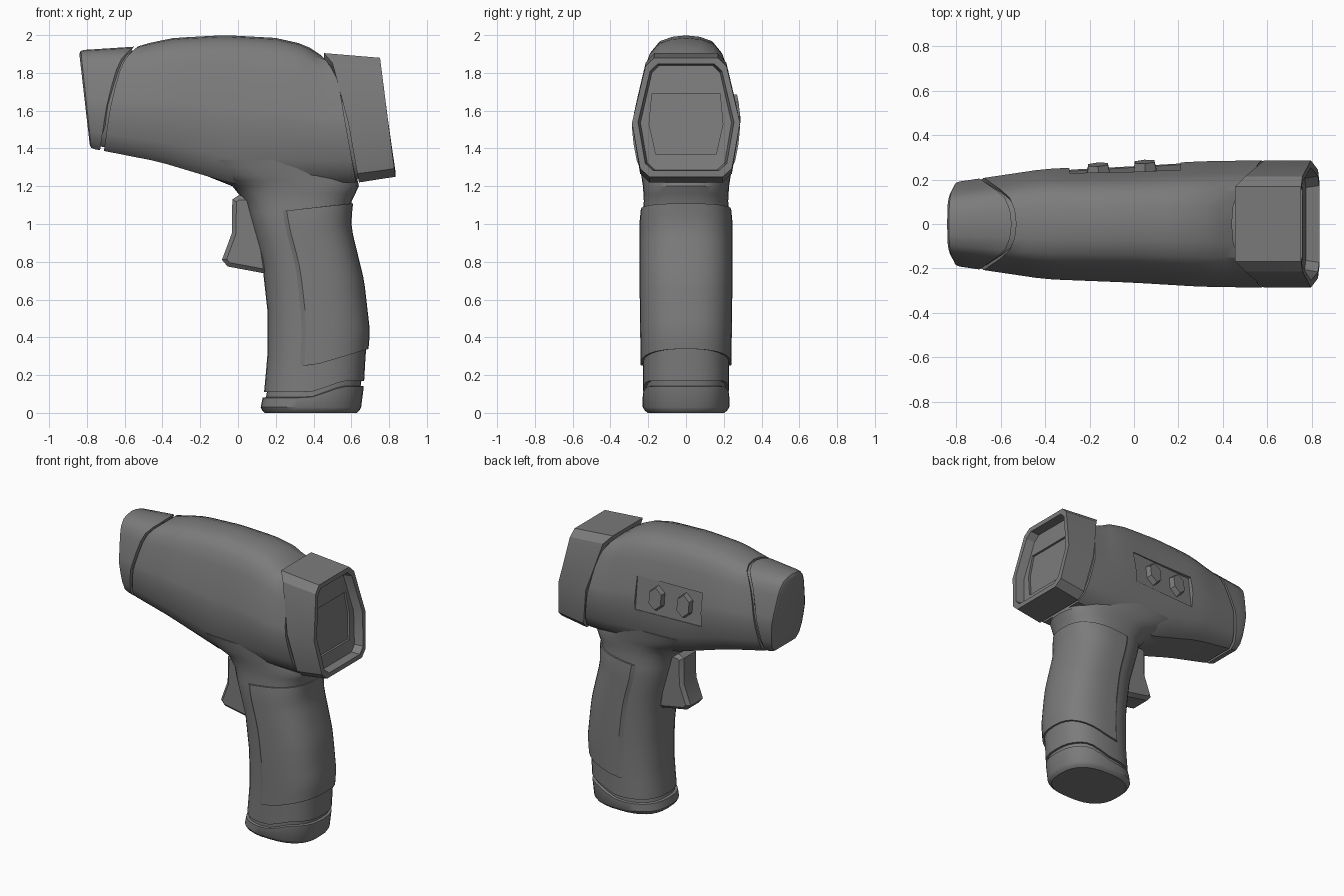
import bpy, bmesh, math
from mathutils import Matrix, Vector

cube = bpy.data.objects.get("Cube")
if cube:
    bpy.data.objects.remove(cube)

grey = bpy.data.materials.new("dark_grey_plastic")
grey.use_nodes = True
grey.diffuse_color = (0.2, 0.2, 0.2, 1)
grey.node_tree.nodes["Principled BSDF"].inputs["Base Color"].default_value = (0.2, 0.2, 0.2, 1)


def interp(table, v):
    if v <= table[0][0]:
        return table[0][1]
    for (a, p), (b, q) in zip(table, table[1:]):
        if v <= b:
            return p + (q - p) * (v - a) / (b - a)
    return table[-1][1]


def finish(name, bm, angle=32):
    bmesh.ops.recalc_face_normals(bm, faces=bm.faces)
    me = bpy.data.meshes.new(name)
    bm.to_mesh(me)
    bm.free()
    me.materials.append(grey)
    ob = bpy.data.objects.new(name, me)
    bpy.context.collection.objects.link(ob)
    smooth(ob, angle)
    return ob


def smooth(ob, angle):
    bpy.ops.object.select_all(action='DESELECT')
    ob.select_set(True)
    bpy.context.view_layer.objects.active = ob
    bpy.ops.object.shade_smooth_by_angle(angle=math.radians(angle))


def loft(name, rings, closed=True, angle=32):
    bm = bmesh.new()
    rows = [[bm.verts.new(p) for p in r] for r in rings]
    n = len(rows[0])
    for a, b in zip(rows, rows[1:]):
        for i in range(n if closed else n - 1):
            j = (i + 1) % n
            bm.faces.new((a[i], a[j], b[j], b[i]))
    if closed:
        bm.faces.new(rows[0])
        bm.faces.new(rows[-1])
    return finish(name, bm, angle)


def mirrored(half):
    return half + [(-u, t) for u, t in reversed(half[1:-1])]


# Cross-sections: (width fraction, height fraction)
arch = mirrored([(0, 1), (.28, .99), (.53, .96), (.7, .89), (.8, .79), (.9, .63), (.97, .51),
                 (1, .43), (.97, .3), (.91, .17), (.8, .06), (.6, 0), (0, 0)])
hexagon = mirrored([(0, 1), (.59, 1), (.75, .93), (1, .46), (.85, .07), (.68, 0), (0, 0)])
screen_shape = mirrored([(0, 1.69), (.15, 1.69), (.18, 1.69), (.195, 1.53),
                         (.16, 1.37), (.13, 1.37), (0, 1.37)])

# Side outlines along x, and seam positions by height fraction
top = [(-.84, 1.92), (-.53, 1.94), (-.476, 1.957), (-.34, 1.985), (-.07, 2), (.2, 1.985),
       (.355, 1.95), (.44, 1.893)]
bottom = [(-.78, 1.4), (-.7, 1.385), (-.42, 1.33), (-.02, 1.21), (.64, 1.22)]
width = [(-.84, .183), (-.67, .208), (-.4, .248), (0, .264), (.3, .282), (.56, .286)]
case_top = [(.45, 1.905), (.75, 1.88)]
case_bottom = [(.64, 1.22), (.83, 1.25)]
nose_face = [(0, -.785), (1, -.84)]
nose_seam = [(0, -.71), (.4, -.68), (.75, -.635), (.92, -.59), (1, -.53)]
case_seam = [(0, .625), (.5, .565), (.8, .53), (.93, .485), (1, .44)]
case_face = [(0, .833), (1, .752)]


def section(shape, seam_a, seam_b, s, inset=0, shift=0, zt=top, zb=bottom):
    pts = []
    for u, t in shape:
        xa, xb = interp(seam_a, t), interp(seam_b, t)
        x = xa + (xb - xa) * s + shift
        w, hi, lo = interp(width, x), interp(zt, x), interp(zb, x)
        h = (hi - lo) / 2
        pts.append((x, u * (w - inset), (hi + lo) / 2 + (2 * t - 1) * (h - inset)))
    return pts


# Main body with stepped ends that form the seam grooves
N = 16
rings = [section(arch, nose_seam, case_seam, 0, .02, -.03),
         section(arch, nose_seam, case_seam, 0, .02, .004)]
rings += [section(arch, nose_seam, case_seam, i / N) for i in range(N + 1)]
rings += [section(arch, nose_seam, case_seam, 1, .02, -.002),
          section(arch, nose_seam, case_seam, 1, .02, .05)]
body = loft("body", rings)

# Recessed button panel on the back side
tilt = Matrix.Rotation(math.radians(3.4), 4, 'Z') @ Matrix.Rotation(math.radians(7), 4, 'X')
panel = Matrix.Translation((-.04, .238, 1.605)) @ tilt
bm = bmesh.new()
bmesh.ops.create_cube(bm, size=1, matrix=panel @ Matrix.Translation((0, .1, 0))
                      @ Matrix.Diagonal((.5, .2, .23, 1)))
cutter = finish("panel_cutter", bm)
cutter.hide_render = True
cut = body.modifiers.new("panel_recess", 'BOOLEAN')
cut.operation, cut.solver, cut.object = 'DIFFERENCE', 'EXACT', cutter
bpy.context.view_layer.objects.active = body
bpy.ops.object.modifier_apply(modifier=cut.name)
bpy.data.objects.remove(cutter)
smooth(body, 32)

# Two hexagonal buttons
for name, x in (("button_front", -.12), ("button_rear", .09)):
    bm = bmesh.new()
    bmesh.ops.create_cone(bm, cap_ends=True, segments=6, radius1=.09, radius2=.075, depth=.05,
                          matrix=panel @ Matrix.Translation((x, .012, 0))
                          @ Matrix.Rotation(-math.pi / 2, 4, 'X') @ Matrix.Diagonal((.68, 1, 1, 1)))
    finish(name, bm)

# Nose cap
loft("nose", [section(arch, nose_face, nose_seam, 0, .02),
              section(arch, nose_face, nose_seam, 0, .004, .008),
              section(arch, nose_face, nose_seam, 0, 0, .025),
              section(arch, nose_face, nose_seam, .5),
              section(arch, nose_face, nose_seam, 1, 0, -.02)])


# Rear display housing with rim, recess and sunken screen
def housing(s, inset=0, shift=0):
    return section(hexagon, case_seam, case_face, s, inset, shift, case_top, case_bottom)


def screen(depth):
    return [(.833 - (z - 1.25) * .129 - depth, y, z) for y, z in screen_shape]


loft("display_housing", [housing(0, .03, .015), housing(0, 0, .015), housing(.5), housing(1),
                         housing(1, .032), housing(1, .045, -.06), screen(.06), screen(.075)],
     angle=25)

# Handle outlines by height
front = [(0, .13), (.03, .122), (.12, .14), (.3, .155), (.55, .155), (.8, .127), (1, .07),
         (1.12, .035), (1.2, -.03), (1.26, -.18), (1.34, -.32)]
back = [(0, .64), (.03, .65), (.17, .668), (.33, .677), (.43, .686), (.7, .655), (.98, .587),
        (1.1, .592), (1.2, .64), (1.34, .61)]
half = [(0, .215), (.03, .227), (.3, .228), (.6, .232), (1.05, .232), (1.1, .222),
        (1.2, .228), (1.34, .25)]


def handle_point(angle, z, off=0):
    x0, x1, w = interp(front, z), interp(back, z), interp(half, z)
    c, s = math.cos(angle), math.sin(angle)
    x = (x0 + x1) / 2 + ((x1 - x0) / 2 + off) * math.copysign(abs(c) ** .78, c)
    return (x, (w + off) * math.copysign(abs(s) ** .78, s), z)


def base_seam(x):
    f = min(1, max(0, (x - .36) / .22))
    return .08 + .06 * f * f * (3 - 2 * f)


def handle_ring(z, off=0, follow=None):
    pts = []
    for i in range(32):
        a = math.tau * i / 32
        zz = z if follow is None else base_seam(handle_point(a, z)[0]) + follow
        pts.append(handle_point(a, zz, off))
    return pts


# Handle with a flared neck, and the base cap below the seam
levels = [.22, .3, .43, .55, .67, .8, .9, 1, 1.06, 1.12, 1.16, 1.2, 1.23, 1.26, 1.3, 1.34]
loft("handle", [handle_ring(.1, -.015, -.02), handle_ring(.1, -.015, .03),
                handle_ring(.1, 0, .03)] + [handle_ring(z) for z in levels])
loft("base_cap", [handle_ring(0, -.012), handle_ring(.012, -.002), handle_ring(.03, .002),
                  handle_ring(.1, .002, 0), handle_ring(.1, -.02, .004)])

# Raised grip wrapping the back of the handle
count, rows = 22, 14
limit = math.radians(108)
grip = []
for r in [0] + list(range(rows + 1)) + [rows]:
    edge = len(grip) in (0, rows + 2)
    row = []
    for i in range(count + 1):
        a = -limit + 2 * limit * i / count
        lo = .25 + max(0, handle_point(a, .3)[0] - .4) * .32
        hi = 1.065 + (handle_point(a, 1.07)[0] - .21) * .115
        off = -.02 if edge else (-.01 if i in (0, count) else .013)
        row.append(handle_point(a, lo + (hi - lo) * r / rows, off))
    grip.append(row)
loft("grip_panel", grip, closed=False)

# Trigger
outline = [(-.03, 1.13), (0, 1.15), (.1, 1.15), (.16, .735), (-.055, .775), (-.085, .81), (-.033, .95)]
bm = bmesh.new()
side = bm.faces.new([bm.verts.new((x, -.09, z)) for x, z in outline])
new = bmesh.ops.extrude_face_region(bm, geom=[side])["geom"]
bmesh.ops.translate(bm, vec=Vector((0, .18, 0)), verts=[v for v in new if isinstance(v, bmesh.types.BMVert)])
rims = [e for e in bm.edges if abs(e.verts[0].co.y - e.verts[1].co.y) < .01]
bmesh.ops.bevel(bm, geom=rims, offset=.022, segments=1, affect='EDGES')
finish("trigger", bm)
